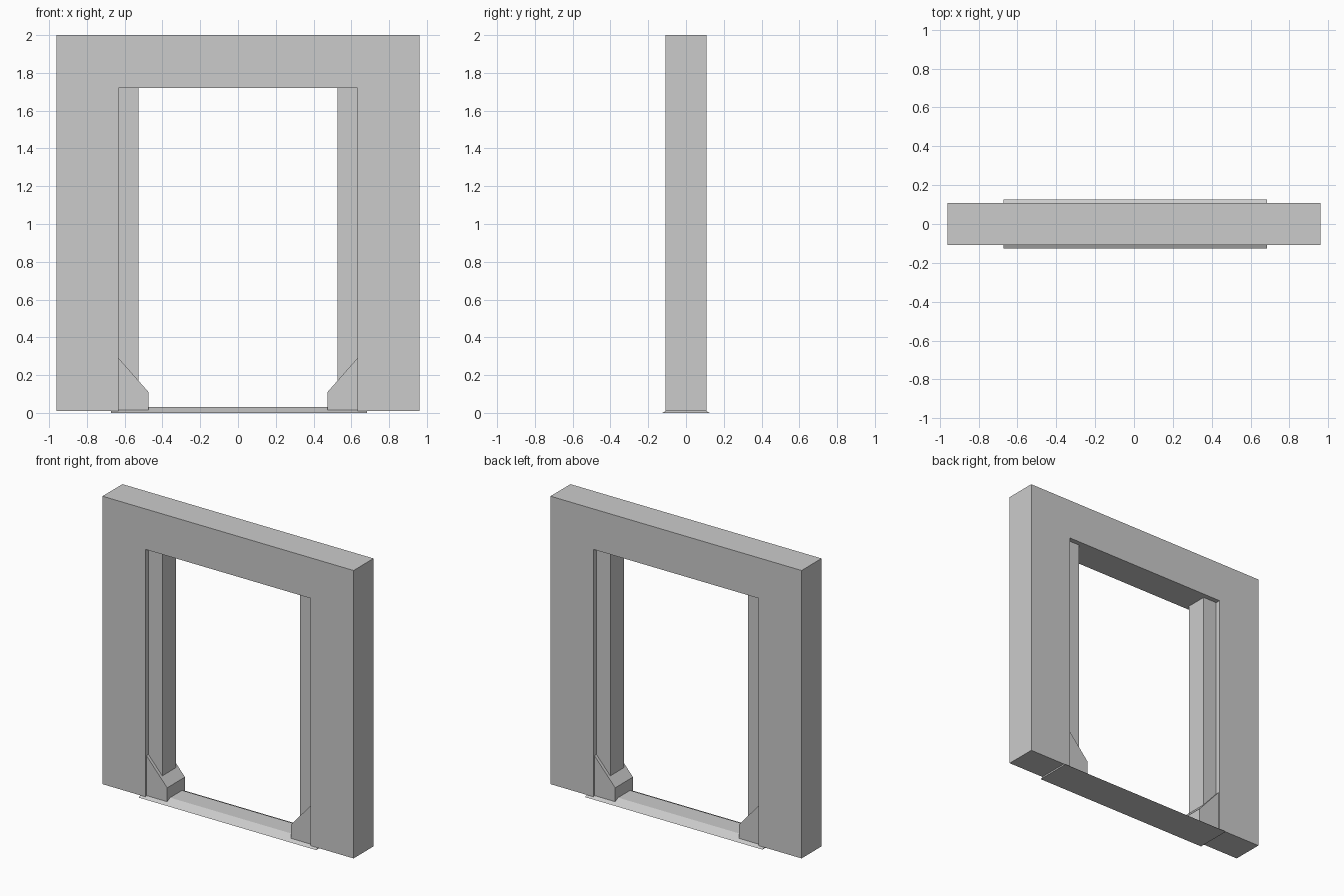
import bpy, bmesh
from mathutils import Vector

if "Cube" in bpy.data.objects:
    bpy.data.objects.remove(bpy.data.objects["Cube"])


def prism(name, points, axis, lo, hi):
    """Extrude a closed profile along 'x' (points are y,z) or 'y' (points are x,z)."""
    def place(p, d):
        return Vector((d, p[0], p[1])) if axis == 'x' else Vector((p[0], d, p[1]))
    bm = bmesh.new()
    face = bm.faces.new([bm.verts.new(place(p, lo)) for p in points])
    ext = bmesh.ops.extrude_face_region(bm, geom=[face], use_keep_orig=True)
    moved = [v for v in ext['geom'] if isinstance(v, bmesh.types.BMVert)]
    shift = place((0, 0), hi - lo)
    bmesh.ops.translate(bm, verts=moved, vec=shift)
    bmesh.ops.recalc_face_normals(bm, faces=bm.faces)
    mesh = bpy.data.meshes.new(name)
    bm.to_mesh(mesh)
    bm.free()
    ob = bpy.data.objects.new(name, mesh)
    bpy.context.collection.objects.link(ob)
    return ob


W, OPEN, BASE, TOP, HEAD = 0.96, 0.6325, 0.01, 2.0, 1.72

# Main surround: an upside-down U
prism("door_surround",
      [(-W, BASE), (-W, TOP), (W, TOP), (W, BASE),
       (OPEN, BASE), (OPEN, HEAD), (-OPEN, HEAD), (-OPEN, BASE)],
      'y', -0.109, 0.109)

for side, s in (("left", -1), ("right", 1)):
    # Recessed inner jamb
    prism(side + "_jamb",
          [(s * OPEN, BASE), (s * OPEN, HEAD), (s * 0.5265, HEAD), (s * 0.5265, BASE)],
          'y', -0.075, 0.075)
    # Chamfered foot block wrapping the jamb
    prism(side + "_foot_block",
          [(s * OPEN, BASE), (s * OPEN, 0.29), (s * 0.4735, 0.11), (s * 0.4735, BASE)],
          'y', -0.097, 0.097)

# Low threshold with sloped front and back
prism("threshold",
      [(-0.125, 0), (-0.065, 0.03), (0.065, 0.03), (0.125, 0)],
      'x', -0.672, 0.684)
